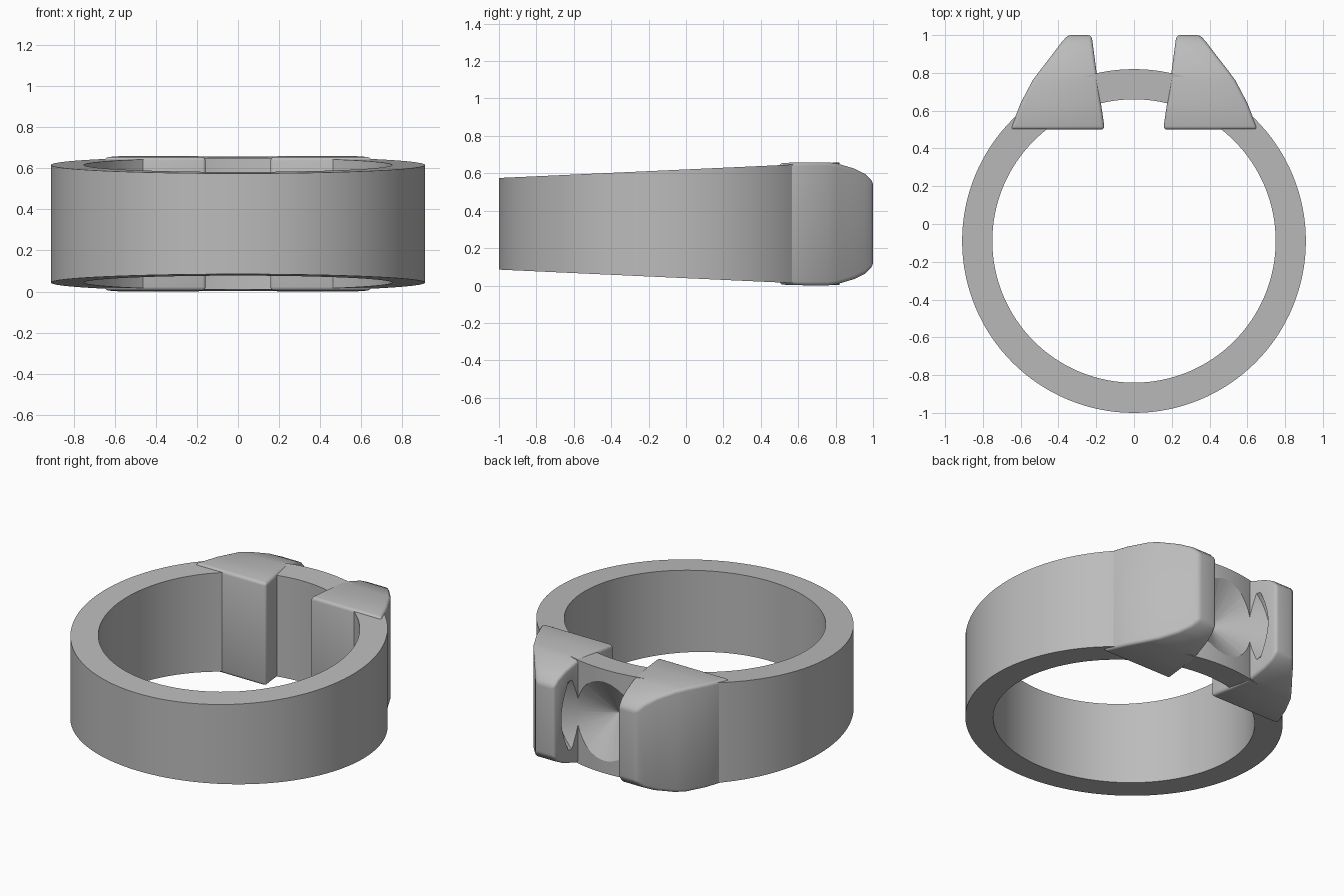
import bpy, bmesh, math
from mathutils import Matrix

if "Cube" in bpy.data.objects:
    bpy.data.objects.remove(bpy.data.objects["Cube"])

CY, MID = -0.09, 0.33      # band centre in y, mid height
metal = bpy.data.materials.new("grey_metal")
metal.diffuse_color = (0.5, 0.5, 0.5, 1)
metal.use_nodes = True
metal.node_tree.nodes["Principled BSDF"].inputs["Base Color"].default_value = metal.diffuse_color


def make(name, bm):
    bmesh.ops.recalc_face_normals(bm, faces=bm.faces)
    me = bpy.data.meshes.new(name)
    bm.to_mesh(me)
    bm.free()
    me.materials.append(metal)
    ob = bpy.data.objects.new(name, me)
    bpy.context.collection.objects.link(ob)
    return ob


def finish(ob, angle):
    """Apply modifiers and smooth the shading."""
    bpy.ops.object.select_all(action='DESELECT')
    ob.select_set(True)
    bpy.context.view_layer.objects.active = ob
    for m in list(ob.modifiers):
        bpy.ops.object.modifier_apply(modifier=m.name)
    bpy.ops.object.shade_smooth_by_angle(angle=math.radians(angle))


def cut(ob, cutter):
    m = ob.modifiers.new("seat", 'BOOLEAN')
    m.operation, m.object, m.solver = 'DIFFERENCE', cutter, 'EXACT'


# Stone-shaped cutter: revolved (y, radius) profile around the y axis
bm = bmesh.new()
N = 32
rings = []
for y, r in [(0.672, 0.004), (0.85, 0.30), (0.88, 0.30), (0.95, 0.20)]:
    rings.append([bm.verts.new((r * math.cos(2 * math.pi * i / N), y,
                                MID + r * math.sin(2 * math.pi * i / N))) for i in range(N)])
for a, b in zip(rings, rings[1:]):
    for i in range(N):
        j = (i + 1) % N
        bm.faces.new((a[i], a[j], b[j], b[i]))
bm.faces.new(rings[0])
bm.faces.new(rings[-1])
stone = make("stone_cutter", bm)
stone.hide_render = True

# Band: a tube that grows taller towards the back
bm = bmesh.new()
S = 128
loops = []
for r, side in [(0.91, -1), (0.91, 1), (0.75, 1), (0.75, -1)]:
    loop = []
    for i in range(S):
        a = 2 * math.pi * i / S
        y = CY + r * math.sin(a)
        loop.append(bm.verts.new((r * math.cos(a), y, MID + side * (0.245 + 0.0457 * (y + 1)))))
    loops.append(loop)
for k in range(4):
    a, b = loops[k], loops[(k + 1) % 4]
    for i in range(S):
        j = (i + 1) % S
        bm.faces.new((a[i], a[j], b[j], b[i]))
band = make("band", bm)
cut(band, stone)
finish(band, 30)

# Prongs: rectangular sections (y, inner x, outer x, half height) lofted backwards
SECTIONS = [(0.50, 0.155, 0.655, 0.325), (0.64, 0.175, 0.60, 0.329), (0.76, 0.192, 0.537, 0.329),
            (0.81, 0.199, 0.50, 0.322), (0.90, 0.211, 0.43, 0.295), (0.96, 0.219, 0.385, 0.265),
            (1.00, 0.225, 0.35, 0.225)]
for side, name in [(-1, "left_prong"), (1, "right_prong")]:
    bm = bmesh.new()
    secs = [[bm.verts.new((side * x, y, MID + z)) for x, z in
             [(xi, -h), (xo, -h), (xo, h), (xi, h)]] for y, xi, xo, h in SECTIONS]
    for a, b in zip(secs, secs[1:]):
        for i in range(4):
            j = (i + 1) % 4
            bm.faces.new((a[i], a[j], b[j], b[i]))
    bm.faces.new(secs[0])
    bm.faces.new(secs[-1])
    prong = make(name, bm)
    bev = prong.modifiers.new("round", 'BEVEL')
    bev.width, bev.segments = 0.018, 3
    bev.limit_method, bev.angle_limit = 'ANGLE', math.radians(35)
    cut(prong, stone)
    finish(prong, 32)

bpy.data.objects.remove(stone)
